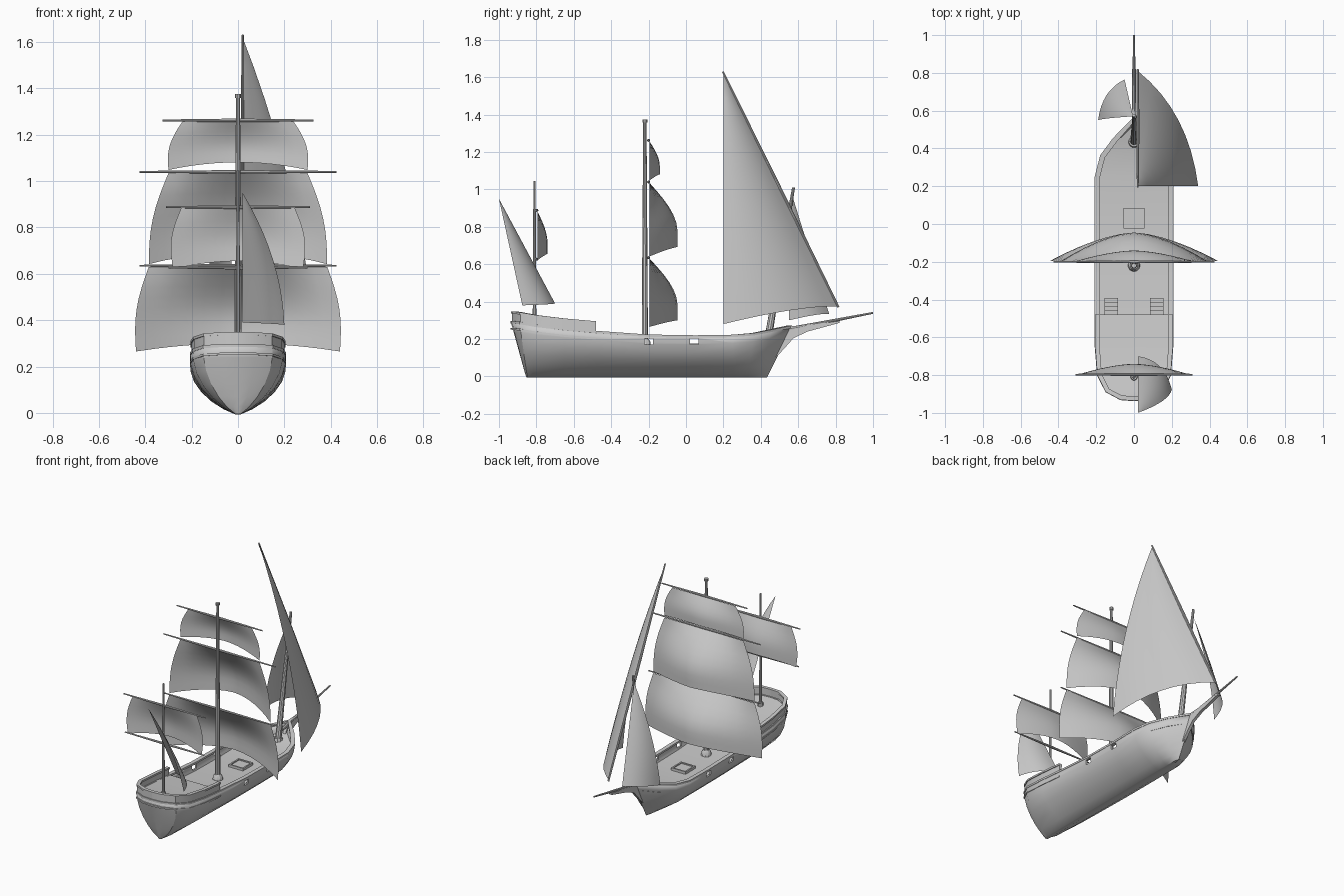
import bpy, bmesh, math
from mathutils import Vector as V

if "Cube" in bpy.data.objects:
    bpy.data.objects.remove(bpy.data.objects["Cube"])


def mesh(name, verts, faces):
    bm = bmesh.new()
    vs = [bm.verts.new(v) for v in verts]
    for f in faces:
        bm.faces.new([vs[i] for i in f])
    bmesh.ops.remove_doubles(bm, verts=bm.verts, dist=1e-4)
    bmesh.ops.recalc_face_normals(bm, faces=bm.faces)
    me = bpy.data.meshes.new(name)
    bm.to_mesh(me)
    bm.free()
    ob = bpy.data.objects.new(name, me)
    bpy.context.collection.objects.link(ob)
    return ob


def grid(name, rows, wrap=False):
    n = len(rows[0])
    verts = [p for r in rows for p in r]
    faces = [(i * n + j, i * n + (j + 1) % n, (i + 1) * n + (j + 1) % n, (i + 1) * n + j)
             for i in range(len(rows) - 1) for j in range(n if wrap else n - 1)]
    if wrap:
        faces += [tuple(range(n)), tuple((len(rows) - 1) * n + j for j in range(n))]
    return mesh(name, verts, faces)


def box(name, c, s):
    rows = [[(c[0] + a * s[0] / 2, c[1] + b * s[1] / 2, c[2] + k * s[2] / 2)
             for a, b in ((-1, -1), (1, -1), (1, 1), (-1, 1))] for k in (-1, 1)]
    return grid(name, rows, True)


def rod(name, path, sides=10):
    # round spar through (point, radius) pairs
    d = (V(path[-1][0]) - V(path[0][0])).normalized()
    a = d.orthogonal().normalized()
    b = d.cross(a)
    rows = [[V(p) + r * (a * math.cos(t) + b * math.sin(t))
             for t in (2 * math.pi * k / sides for k in range(sides))] for p, r in path]
    return grid(name, rows, True)


# Hull stations: keel y, rail y, half width, rail height
ST = [(-.85, -.93, 0, .29), (-.85, -.925, .07, .29), (-.845, -.885, .145, .285),
      (-.82, -.8, .188, .27), (-.65, -.65, .2, .252), (-.48, -.48, .2, .237),
      (-.2, -.2, .2, .217), (.05, .05, .2, .213), (.25, .25, .2, .216),
      (.33, .36, .172, .225), (.4, .45, .105, .243), (.43, .56, 0, .265)]
SEC = [(0, 0), (.06, 0), (.3, .1), (.55, .25), (.77, .44), (.92, .64), (.99, .83), (1, 1)]


def section(s):
    yb, yt, w, zr = s
    half = [(w * x, yb + (yt - yb) * t, zr * t) for x, t in SEC]
    return [(-x, y, z) for x, y, z in half[::-1]] + half[1:]


hull = grid("hull", [section(s) for s in ST])
sol = hull.modifiers.new("planking", 'SOLIDIFY')
sol.thickness, sol.offset = .012, 0

# Openings through the bulwarks
for y in (-.2, .045):
    cut = box("port_cutter", (0, y, .188), (.6, .045, .032))
    cut.hide_render = True
    cut.hide_set(True)
    m = hull.modifiers.new("port", 'BOOLEAN')
    m.operation, m.object = 'DIFFERENCE', cut

# Decks
grid("main_deck", [[(k * w * .98, yt - .02 * (yt > .5), zr - .055) for k in (-1, 0, 1)]
                   for _, yt, w, zr in ST[5:]])
quarter = ST[:6]
grid("quarter_deck", [[(k * w * .98, yt, zr + .006) for k in (-1, 0, 1)] for _, yt, w, zr in quarter])
box("quarter_bulkhead", (0, -.484, .21), (.39, .008, .066))


def band(name, stations, z0, z1, out, inn, closed_end=True):
    # strip of rectangular section following the hull outline
    pts = [V((w, yt, 0)) for _, yt, w, _ in stations]
    rows = []
    for i, p in enumerate(pts):
        t = (pts[min(i + 1, len(pts) - 1)] - pts[max(i - 1, 0)]).normalized()
        nrm = V((t.y, -t.x, 0))
        if p.x == 0:
            nrm = V((0, math.copysign(1, p.y), 0))
        zr = stations[i][3]
        o, q = p + nrm * out, p - nrm * inn
        q.x = max(q.x, 0)
        rows.append([(o.x, o.y, zr + z0), (o.x, o.y, zr + z1), (q.x, q.y, zr + z1), (q.x, q.y, zr + z0)])
    ob = grid(name, rows, True)
    ob.modifiers.new("both_sides", 'MIRROR')
    return ob


band("main_rail", ST, -.006, .007, .008, .02)
band("stern_wale", quarter, -.04, -.03, .008, .004)
band("quarter_bulwark", quarter, 0, .048, .001, .012)
band("quarter_rail", quarter, .046, .058, .006, .018)

# Stairs up to the quarter deck
for side in (-1, 1):
    for i in range(4):
        h = .06 - .014 * i
        box("stair_step", (side * .12, -.468 + .022 * i, .172 + h / 2), (.07, .022, h))

# Hatch with a raised frame
box("hatch_cover", (0, .03, .163), (.09, .09, .012))
for k in (-1, 1):
    box("hatch_frame_side", (k * .05, .03, .166), (.01, .11, .02))
    box("hatch_frame_end", (0, .03 + k * .05, .166), (.11, .01, .02))

# Beak under the bowsprit
prof = [(.48, .1), (.535, .16), (.575, .205), (.65, .24), (.82, .286), (.82, .296), (.65, .274), (.54, .268), (.5, .2)]
grid("beak", [[(x, y, z) for y, z in prof] for x in (-.01, .01)], True)

# Masts and bowsprit
rod("bowsprit", [((0, .44, .232), .012), ((0, .6, .262), .011), ((0, 1, .34), .005)])
rod("main_mast", [((0, -.22, .15), .017), ((0, -.22, .65), .014), ((0, -.22, 1.36), .009)])
rod("main_mast_cap", [((0, -.22, 1.358), .013), ((0, -.22, 1.375), .013)])
rod("main_mast_collar", [((0, -.22, .155), .034), ((0, -.22, .185), .03), ((0, -.22, .2), .02)])
rod("fore_mast", [((0, .432, .16), .021), ((0, .575, 1.01), .008)])
rod("fore_mast_collar", [((0, .434, .17), .032), ((0, .437, .2), .028)])
rod("mizzen_mast", [((0, -.81, .26), .01), ((0, -.81, 1.045), .006)])
rod("mizzen_mast_collar", [((0, -.81, .27), .02), ((0, -.81, .3), .016)])
rod("lateen_yard", [((.02, .197, 1.63), .005), ((.02, .5, 1.01), .009), ((.02, .815, .37), .006)])

# Cross yards
for name, y, z, w in (("main_lower_yard", -.2, .635, .425), ("main_top_yard", -.2, 1.04, .425),
                      ("main_upper_yard", -.2, 1.262, .325), ("mizzen_top_yard", -.797, .888, .31),
                      ("mizzen_lower_yard", -.797, .627, .3)):
    rod(name, [((-w, y, z), .004), ((0, y, z), .008), ((w, y, z), .004)], 8)


def square_sail(name, y, zt, zb, wt, wb, depth, rise):
    rows = []
    for i in range(9):
        v = i / 8
        fill = math.sin(math.pi / 2 * min(1, 1.3 * v))
        row = []
        for j in range(13):
            u = j / 6 - 1
            x = u * (wt + (wb - wt) * v + .025 * math.sin(math.pi * v))
            zlow = zb + rise * (1 - u * u)
            row.append((x, y + depth * (1 - abs(u) ** 1.6) * fill, zt + (zlow - zt) * v))
        rows.append(row)
    return grid(name, rows)


square_sail("main_course", -.195, .63, .265, .385, .44, .15, .035)
square_sail("main_topsail", -.195, 1.035, .642, .3, .385, .15, .05)
square_sail("main_topgallant", -.195, 1.257, 1.048, .24, .3, .055, .033)
square_sail("mizzen_topsail", -.795, .884, .62, .245, .28, .055, .035)


def tri_sail(name, apex, tack, clew, foot, leech):
    # foot and leech are belly vectors
    apex, tack, clew, foot, leech = map(V, (apex, tack, clew, foot, leech))
    rows = []
    for i in range(11):
        s = i / 10
        left, right = apex.lerp(clew, s), apex.lerp(tack, s)
        rows.append([left.lerp(right, v) + foot * (4 * v * (1 - v) * s) + leech * (4 * s * (1 - s) * (1 - v))
                     for v in (j / 8 for j in range(9))])
    return grid(name, rows)


tri_sail("fore_lateen_sail", (.02, .2, 1.62), (.02, .81, .375), (.34, .2, .28), (.055, .045, .025), (.05, 0, 0))
tri_sail("staysail", (-.005, .57, .96), (-.05, .765, .335), (-.19, .55, .3), (-.025, .025, .01), (-.03, 0, 0))
tri_sail("mizzen_lateen_sail", (.02, -1, .95), (.02, -.7, .39), (.2, -.875, .38), (.025, .035, 0), (.04, 0, 0))

# Shading
bpy.ops.object.select_all(action='DESELECT')
for ob in bpy.context.collection.objects:
    if not ob.hide_render:
        ob.select_set(True)
bpy.context.view_layer.objects.active = hull
bpy.ops.object.shade_smooth_by_angle(angle=math.radians(30))
